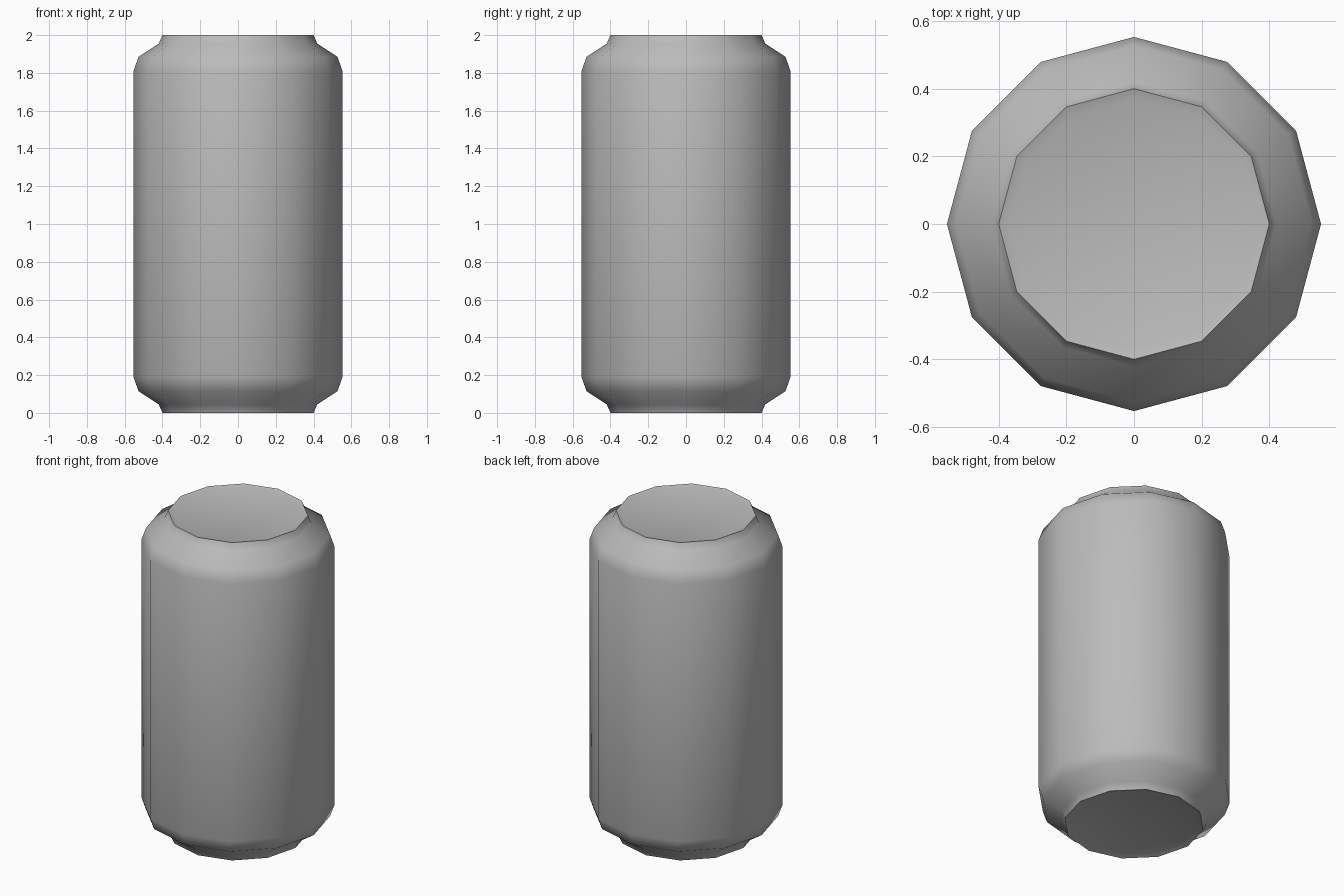
import bpy, bmesh, math

cube = bpy.data.objects.get("Cube")
if cube:
    bpy.data.objects.remove(cube, do_unlink=True)

SIDES = 12

# Bare metal
metal = bpy.data.materials.new("grey metal")
metal.use_nodes = True
grey = (0.5, 0.5, 0.5, 1)
metal.diffuse_color = grey
metal.node_tree.nodes["Principled BSDF"].inputs["Base Color"].default_value = grey

# Half profile (radius, height) from the recessed end to the wall, mirrored for the top
half = [(0.37, 0.01), (0.40, 0), (0.42, 0.045), (0.527, 0.115), (0.553, 0.19)]
profile = half + [(r, 2 - z) for r, z in reversed(half)]

# Can body: stacked rings, bridged and capped
bm = bmesh.new()
rings = []
for r, z in profile:
    angles = [2 * math.pi * i / SIDES for i in range(SIDES)]
    rings.append([bm.verts.new((r * math.cos(a), r * math.sin(a), z)) for a in angles])
for low, high in zip(rings, rings[1:]):
    for i in range(SIDES):
        j = (i + 1) % SIDES
        bm.faces.new((low[i], low[j], high[j], high[i]))
bm.faces.new(rings[0][::-1])
bm.faces.new(rings[-1])
bmesh.ops.recalc_face_normals(bm, faces=bm.faces)

mesh = bpy.data.meshes.new("can_body")
bm.to_mesh(mesh)
bm.free()
mesh.materials.append(metal)
can = bpy.data.objects.new("can_body", mesh)
bpy.context.collection.objects.link(can)

# Smooth wall and shoulders, crisp end rims
bpy.ops.object.select_all(action='DESELECT')
can.select_set(True)
bpy.context.view_layer.objects.active = can
bpy.ops.object.shade_smooth_by_angle(angle=math.radians(45))
